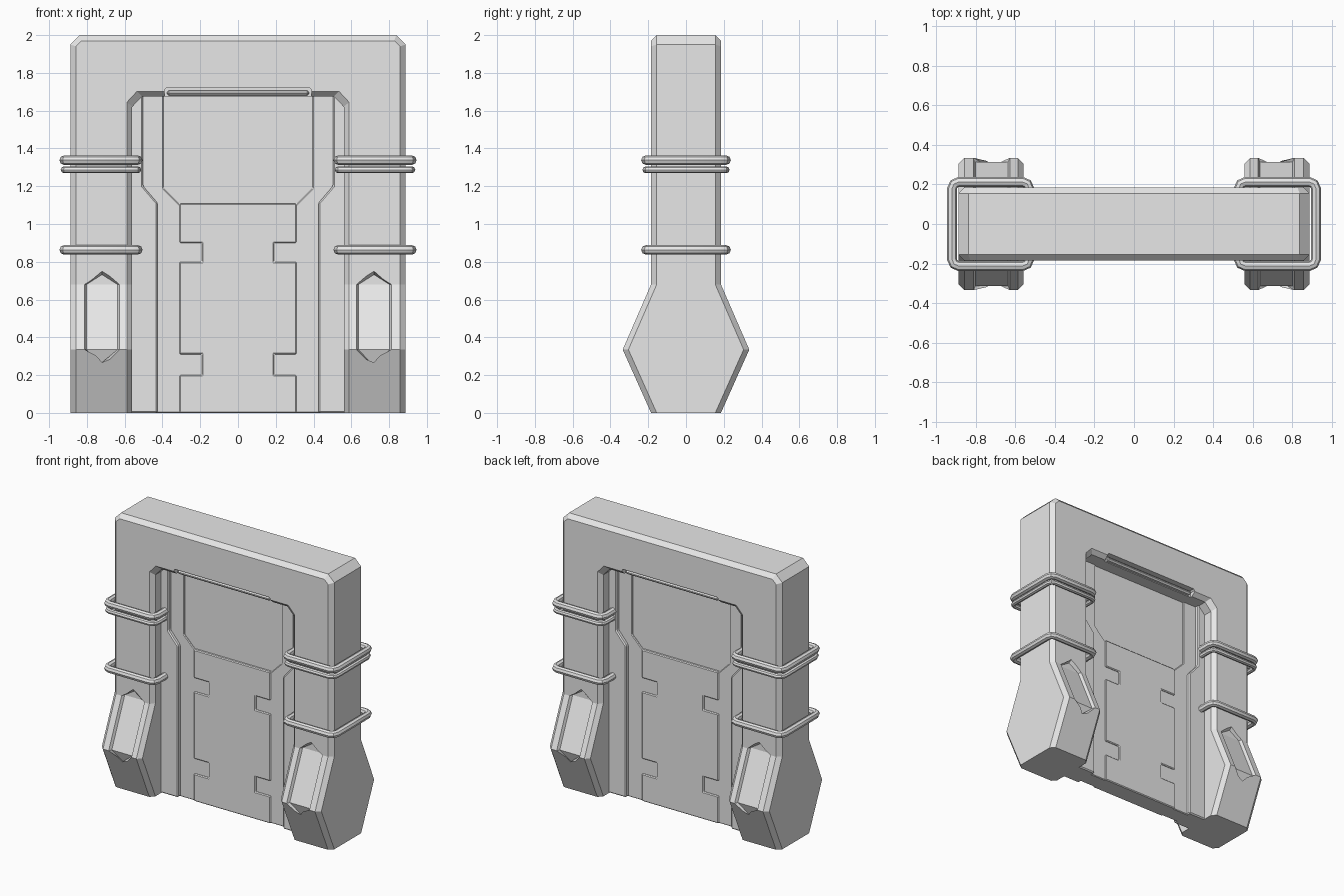
import bpy, bmesh

if "Cube" in bpy.data.objects:
    bpy.data.objects.remove(bpy.data.objects["Cube"])

grey = bpy.data.materials.new("light_grey")
grey.diffuse_color = (0.8, 0.8, 0.8, 1)
grey.use_nodes = True
grey.node_tree.nodes["Principled BSDF"].inputs["Base Color"].default_value = grey.diffuse_color


def make(name, verts, faces, bevel=0):
    me = bpy.data.meshes.new(name)
    me.from_pydata(verts, [], faces)
    bm = bmesh.new()
    bm.from_mesh(me)
    bmesh.ops.recalc_face_normals(bm, faces=bm.faces)
    bm.to_mesh(me)
    bm.free()
    me.materials.append(grey)
    ob = bpy.data.objects.new(name, me)
    bpy.context.collection.objects.link(ob)
    if bevel:
        m = ob.modifiers.new("bevel", "BEVEL")
        m.width, m.segments, m.limit_method = bevel, 1, "ANGLE"
    return ob


def slab(name, outline, depth, bevel=0, y0=None):
    """Extrude an x-z outline from y0 (default -depth) to depth."""
    y0 = -depth if y0 is None else y0
    n = len(outline)
    verts = [(x, y, z) for y in (y0, depth) for x, z in outline]
    faces = [range(n), range(n, 2 * n)]
    faces += [(i, (i + 1) % n, n + (i + 1) % n, n + i) for i in range(n)]
    return make(name, verts, [tuple(f) for f in faces], bevel)


def rect(x0, x1, z0, z1):
    return [(x0, z0), (x1, z0), (x1, z1), (x0, z1)]


# Arch: chamfered section swept up one leg, over the top and down the other.
# Station: inner wall, inner face edge, outer face edge, outer wall, half depth
def leg(z, d):
    return [(0.56, z), (0.588, z), (0.858, z), (0.888, z), d]


half = [leg(0, 0.185), leg(0.335, 0.335), leg(0.68, 0.185),
        [(0.56, 1.62), (0.588, 1.645), (0.858, 1.94), (0.888, 1.95), 0.185],
        [(0.508, 1.675), (0.535, 1.702), (0.828, 1.97), (0.838, 2.0), 0.185]]
stations = [(s, 1) for s in half] + [(s, -1) for s in reversed(half)]
verts, faces = [], []
for (a, b, c, e, d), sx in stations:
    k = d - 0.03
    ring = [(a, -k), (b, -d), (c, -d), (e, -k), (e, k), (c, d), (b, d), (a, k)]
    verts += [(sx * p[0], y, p[1]) for p, y in ring]
n = len(stations)
for i in range(n - 1):
    for j in range(8):
        j2 = (j + 1) % 8
        faces.append((8 * i + j, 8 * i + j2, 8 * i + 8 + j2, 8 * i + 8 + j))
faces += [tuple(range(8)), tuple(range(8 * n - 8, 8 * n))]
arch = make("door_arch", verts, faces)


# Pointed pockets sunk into the flared feet, following their surface
def pocket_cutter(sx, sy):
    verts = []
    for t in (-1, 1):
        w, p, o = 0.092 + 0.01 * t, 0.018 * t, 0.022 * t
        pts = [(0, 0.75 + p, 0.185), (w, 0.68, 0.185), (w, 0.335, 0.335),
               (0, 0.265 + p, 0.302), (-w, 0.335, 0.335), (-w, 0.68, 0.185)]
        verts += [(sx * (0.72 + x), sy * (s + o), z) for x, z, s in pts]
    faces = [(0, 1, 5), (1, 2, 4, 5), (2, 3, 4)]
    faces += [tuple(v + 6 for v in f) for f in faces]
    faces += [(i, (i + 1) % 6, 6 + (i + 1) % 6, 6 + i) for i in range(6)]
    return make("pocket_cutter", verts, faces)


cutters = [pocket_cutter(sx, sy) for sx in (1, -1) for sy in (1, -1)]
# Shallow slots over the door for the light strips
slot = [(-0.39, 1.66), (0.39, 1.66), (0.39, 1.71), (0.38, 1.72), (-0.38, 1.72), (-0.39, 1.71)]
cutters += [slab("slot_cutter", slot, 0.25, y0=0.14),
            slab("slot_cutter", slot, -0.14, y0=-0.25)]
bpy.context.view_layer.objects.active = arch
for c in cutters:
    m = arch.modifiers.new("cut", "BOOLEAN")
    m.operation, m.solver, m.object = "DIFFERENCE", "EXACT", c
    bpy.ops.object.modifier_apply(modifier=m.name)
    bpy.data.objects.remove(c)
for sy in (1, -1):
    slab("light_strip", rect(-0.375, 0.375, 1.68, 1.708), sy * 0.168, 0.01, sy * 0.12)

# Door: recessed upper panel, raised lower panel with hinge notches
slab("upper_panel", rect(-0.58, 0.58, 0, 1.69), 0.05)
right = [(0.31, 0), (0.31, 0.2), (0.19, 0.2), (0.19, 0.31), (0.31, 0.31),
         (0.31, 0.8), (0.19, 0.8), (0.19, 0.9), (0.31, 0.9), (0.31, 1.108)]
slab("lower_panel", right + [(-x, z) for x, z in reversed(right)], 0.07, 0.006)

for side, sx in (("right", 1), ("left", -1)):
    def mirror(pts):
        return [(sx * x, z) for x, z in pts]

    # Door border and the stepped jamb beside it
    slab(side + "_border", mirror([(0.15, 0), (0.58, 0), (0.58, 1.69), (0.395, 1.69),
                                   (0.395, 1.19), (0.31, 1.105), (0.15, 1.105)]), 0.06, 0.005)
    slab(side + "_jamb", mirror([(0.58, 0), (0.425, 0), (0.425, 1.11),
                                 (0.502, 1.2), (0.502, 1.69), (0.58, 1.69)]), 0.088, 0.008)

    # Cables wrapped round the leg
    for z, r in ((1.338, 0.025), (1.287, 0.018), (0.863, 0.025)):
        cu = bpy.data.curves.new(side + "_cable", "CURVE")
        cu.dimensions, cu.bevel_depth, cu.bevel_resolution = "3D", r, 2
        sp = cu.splines.new("POLY")
        x0, x1, y, c = 0.53, 0.921, 0.213, 0.035
        path = [(x0 + c, -y), (x1 - c, -y), (x1 - 0.01, -y + 0.01), (x1, -y + c),
                (x1, y - c), (x1 - 0.01, y - 0.01), (x1 - c, y), (x0 + c, y),
                (x0 + 0.01, y - 0.01), (x0, y - c), (x0, -y + c), (x0 + 0.01, -y + 0.01)]
        sp.points.add(len(path) - 1)
        for p, (px, py) in zip(sp.points, path):
            p.co = (sx * px, py, z, 1)
        sp.use_cyclic_u = True
        cu.materials.append(grey)
        ob = bpy.data.objects.new(side + "_cable", cu)
        bpy.context.collection.objects.link(ob)
        bpy.ops.object.select_all(action="DESELECT")
        ob.select_set(True)
        bpy.context.view_layer.objects.active = ob
        bpy.ops.object.convert(target="MESH")
        bpy.ops.object.shade_smooth_by_angle()
